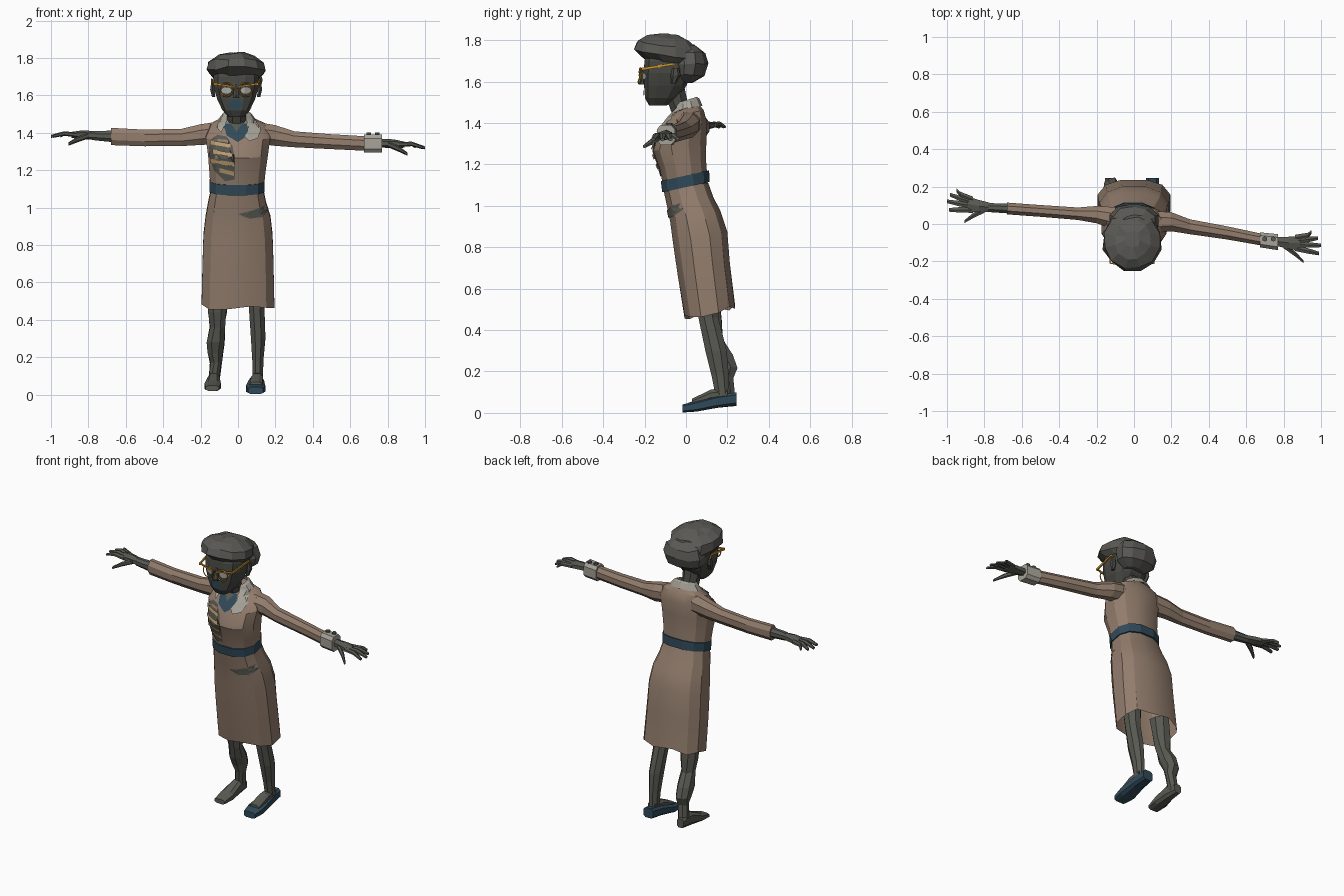
import bpy, bmesh, math, random
from mathutils import Vector
from mathutils.bvhtree import BVHTree

random.seed(4)
if "Cube" in bpy.data.objects:
    bpy.data.objects.remove(bpy.data.objects["Cube"])


def material(name, r, g, b):
    mat = bpy.data.materials.new(name)
    mat.use_nodes = True
    mat.diffuse_color = (r, g, b, 1)
    shader = next(n for n in mat.node_tree.nodes if n.type == 'BSDF_PRINCIPLED')
    shader.inputs["Base Color"].default_value = (r, g, b, 1)
    shader.inputs["Roughness"].default_value = 0.9
    return mat


SKIN = material("grey_skin", .1, .1, .086)
FACE = material("dark_face_skin", .066, .066, .058)
HAIR = material("grey_hair", .1, .098, .088)
DRESS = material("brown_cloth", .29, .205, .152)
TEAL = material("teal_cloth", .03, .068, .1)
CREAM = material("cream_trim", .38, .36, .31)
GOLD = material("gold_frame", .6, .3, .03)
BONE = material("tan_bone", .5, .34, .17)
EYE = material("pale_eye", .42, .42, .4)


def finish(name, bm, mat):
    mesh = bpy.data.meshes.new(name)
    bm.normal_update()
    bm.to_mesh(mesh)
    bm.free()
    mesh.materials.append(mat)
    obj = bpy.data.objects.new(name, mesh)
    bpy.context.collection.objects.link(obj)
    return obj


def loft(name, stations, mat, axis='z', sides=8, power=1.0, tilt=0.0, caps=True, jag=0.0, lump=0.0):
    """Skin rings of (x, y, z, radius a, radius b) stacked along an axis."""
    bm = bmesh.new()
    rings = []
    for i, (x, y, z, ra, rb) in enumerate(stations):
        ring = []
        for k in range(sides):
            t = math.tau * (k + 0.5) / sides
            c, s = math.cos(t), math.sin(t)
            a = ra * math.copysign(abs(c) ** power, c)
            b = rb * math.copysign(abs(s) ** power, s)
            offset = {'z': (a, b, tilt * b), 'x': (0, a, b), 'y': (a, 0, b)}[axis]
            co = Vector((x, y, z)) + Vector(offset)
            co += Vector([random.uniform(-lump, lump) for _ in range(3)])
            if i == 0:
                co.z += random.uniform(-jag, jag)
            ring.append(bm.verts.new(co))
        rings.append(ring)
    for low, high in zip(rings, rings[1:]):
        for k in range(sides):
            n = (k + 1) % sides
            bm.faces.new((low[k], low[n], high[n], high[k]))
    if caps:
        bm.faces.new(rings[0])
        bm.faces.new(rings[-1])
    bmesh.ops.recalc_face_normals(bm, faces=bm.faces)
    return finish(name, bm, mat)


def decal(name, outline, target, mat, lift=.005):
    """Drape a flat x-z outline over the front of a target part."""
    mesh = target.data
    tree = BVHTree.FromPolygons([v.co for v in mesh.vertices], [p.vertices for p in mesh.polygons])
    bm = bmesh.new()
    bm.faces.new([bm.verts.new((x, -1, z)) for x, z in outline])
    bmesh.ops.triangulate(bm, faces=bm.faces)
    bmesh.ops.subdivide_edges(bm, edges=bm.edges, cuts=3, use_grid_fill=True)
    missed = []
    for v in bm.verts:
        hit = tree.ray_cast(v.co, Vector((0, 1, 0)))[0]
        if hit is None:
            missed.append(v)
        else:
            v.co.y = hit.y - lift
    bmesh.ops.delete(bm, geom=missed, context='VERTS')
    for f in bm.faces:
        f.normal_update()
        if f.normal.y > 0:
            f.normal_flip()
    return finish(name, bm, mat)


def oval(x, z, rx, rz, n=10):
    return [(x + rx * math.cos(math.tau * k / n), z + rz * math.sin(math.tau * k / n)) for k in range(n)]


def smooth(obj, degrees):
    bpy.ops.object.select_all(action='DESELECT')
    obj.select_set(True)
    bpy.context.view_layer.objects.active = obj
    bpy.ops.object.shade_smooth_by_angle(angle=math.radians(degrees))


# Dress: skirt, bodice and belt follow the forward lean
skirt = loft("skirt", [(0, .115, .485, .2, .125), (0, .085, .7, .195, .13), (0, .068, .85, .19, .135),
                       (0, .045, .95, .178, .125), (-.005, .02, 1.02, .16, .115), (-.005, 0, 1.09, .145, .11)],
             DRESS, sides=12, power=.8, tilt=.2, caps=False, jag=.015)
bodice = loft("bodice", [(-.005, 0, 1.09, .145, .108), (-.003, -.015, 1.2, .155, .115),
                         (0, -.03, 1.29, .165, .132), (0, -.015, 1.38, .178, .12),
                         (0, .003, 1.445, .15, .085), (-.005, .01, 1.485, .07, .05)],
              DRESS, sides=12, power=.85, tilt=.2)
smooth(skirt, 25)
smooth(bodice, 25)
loft("belt", [(-.005, 0, 1.09, .152, .118), (-.005, -.005, 1.145, .152, .12)],
     TEAL, sides=12, power=.85, tilt=.22)

# Blouse, collar, torn chest with ribs, and hip tear
decal("blouse_front", [(-.08, 1.45), (.065, 1.45), (.045, 1.38), (0, 1.35), (-.06, 1.385)], bodice, TEAL)
decal("neck_opening", [(-.045, 1.46), (.03, 1.46), (-.008, 1.405)], bodice, SKIN, .009)
decal("left_lapel", [(.045, 1.475), (.09, 1.475), (.125, 1.42), (.105, 1.37), (.06, 1.355), (.035, 1.38), (.062, 1.42)],
      bodice, CREAM, .012)
decal("right_lapel", [(-.055, 1.475), (-.1, 1.475), (-.115, 1.43), (-.09, 1.4), (-.075, 1.43)], bodice, CREAM, .012)
loft("collar_band", [(-.005, .008, 1.462, .108, .072), (-.005, .004, 1.5, .078, .06), (-.005, 0, 1.51, .062, .052)],
     CREAM, sides=10, tilt=.3, caps=False)
decal("chest_tear", [(-.15, 1.36), (-.11, 1.39), (-.06, 1.38), (-.03, 1.33), (-.015, 1.25), (-.02, 1.15),
                     (-.07, 1.14), (-.13, 1.2), (-.155, 1.28)], bodice, SKIN)
for i, (inner, outer) in enumerate([(-.04, -.15), (-.03, -.135), (-.02, -.15), (-.02, -.1)]):
    z = 1.335 - .05 * i
    decal(f"rib_{i + 1}", [(outer, z + .026), (inner, z + .006), (inner, z - .016), (outer, z + .004)],
          bodice, BONE, .013)
decal("hip_tear", [(0, .965), (.08, .985), (.165, 1.02), (.168, .99), (.13, .95), (.06, .94)], skirt, SKIN)

# Sleeves, cuff and bare forearm
loft("left_sleeve", [(.1, .01, 1.4, .065, .062), (.2, .012, 1.385, .055, .06), (.3, -.015, 1.365, .043, .046),
                     (.5, -.048, 1.352, .038, .043), (.69, -.085, 1.342, .034, .042)], DRESS, 'x')
loft("right_sleeve", [(-.1, .03, 1.4, .065, .065), (-.2, .05, 1.39, .05, .06), (-.3, .055, 1.375, .036, .05),
                      (-.5, .07, 1.372, .034, .048), (-.68, .083, 1.38, .034, .05)], DRESS, 'x')
loft("left_cuff", [(.675, -.085, 1.342, .042, .05), (.77, -.097, 1.342, .045, .05)], CREAM, 'x', power=.6)
for x in (.7, .745):
    loft("cuff_button", [(x, -.08, 1.385, .014, .014), (x, -.08, 1.4, .014, .014)], SKIN, sides=6)
loft("right_forearm", [(-.66, .082, 1.38, .028, .034), (-.78, .088, 1.385, .026, .026)], SKIN, 'x')


# Hands: palm, fanned fingers and a dropped thumb
def hand(name, side, wrist, yaw, drop):
    def place(out, back, up):
        return wrist + Vector((side * out, back + yaw * out, up + drop * out))

    def tube(part, points):
        loft(f"{name}_{part}", [(*place(*p[:3]), *p[3:]) for p in points], SKIN, 'x', 6)

    tube("palm", [(-.02, 0, 0, .025, .022), (.06, .003, .005, .038, .024), (.12, .01, .006, .046, .016)])
    for part, start, end, tip in (("little_finger", .035, .08, .18), ("ring_finger", .02, .052, .215),
                                  ("middle_finger", .0, .015, .23), ("index_finger", -.02, -.03, .22)):
        middle = (start + end) / 2
        tube(part, [(.09, start, .005, .018, .013), (.16, middle, .014, .017, .012), (tip, end, 0, .011, .008)])
    tube("thumb", [(.03, -.015, 0, .018, .016), (.09, -.05, -.02, .016, .015), (.135, -.085, -.042, .009, .009)])


hand("left_hand", 1, Vector((.77, -.095, 1.342)), -.15, -.1)
hand("right_hand", -1, Vector((-.77, .088, 1.385)), .08, -.02)

# Legs and feet
loft("left_leg", [(.1, .1, .58, .055, .06), (.1, .108, .46, .045, .052), (.108, .145, .3, .042, .056),
                  (.106, .165, .18, .032, .045), (.106, .178, .07, .03, .035)], SKIN)
loft("right_leg", [(-.11, .1, .58, .055, .06), (-.11, .12, .44, .052, .055), (-.11, .135, .36, .042, .045),
                   (-.118, .17, .28, .05, .06), (-.12, .195, .22, .046, .055), (-.118, .195, .17, .032, .035),
                   (-.13, .205, .06, .03, .033)], SKIN, lump=.004)
loft("left_shoe", [(.098, .245, .068, .036, .033), (.098, .15, .055, .044, .032), (.094, .05, .032, .054, .027),
                   (.094, -.018, .021, .042, .02)], TEAL, 'y', power=.55)
loft("left_instep", [(.105, .2, .09, .03, .035), (.102, .12, .085, .034, .03), (.096, .03, .05, .036, .02)],
     SKIN, 'y')
loft("right_foot", [(-.13, .245, .062, .026, .03), (-.13, .17, .07, .034, .046), (-.135, .08, .046, .046, .028),
                    (-.138, .01, .034, .038, .015)], SKIN, 'y', power=.7)

# Neck and head
loft("neck", [(-.006, -.005, 1.42, .058, .058), (-.008, -.04, 1.5, .054, .052), (-.01, -.06, 1.58, .06, .055)], FACE)
head = loft("head", [(-.01, -.135, 1.485, .042, .045), (-.01, -.12, 1.52, .075, .08), (-.01, -.1, 1.58, .104, .105),
                     (-.01, -.09, 1.64, .122, .118), (-.01, -.085, 1.7, .125, .118), (-.01, -.08, 1.77, .1, .1)],
            FACE, sides=12, power=.7)
loft("nose", [(-.01, -.212, 1.585, .02, .018), (-.01, -.216, 1.6, .018, .018), (-.01, -.203, 1.66, .009, .008)],
     FACE, sides=6)
decal("mouth", oval(-.014, 1.55, .038, .03), head, TEAL)
for side, label in ((1, "left"), (-1, "right")):
    x = -.01 + side * .052
    decal(label + "_eye", oval(x, 1.626, .028, .017), head, EYE)
    loft(label + "_ear", [(-.01 + side * .12, -.06, 1.59, .01, .012), (-.01 + side * .127, -.05, 1.63, .014, .024),
                          (-.01 + side * .125, -.05, 1.665, .01, .016)], FACE, sides=6)
    # Spectacle rim, brow bar and temple
    bpy.ops.mesh.primitive_torus_add(major_segments=12, minor_segments=4, major_radius=.036, minor_radius=.004,
                                     location=(x, -.22, 1.63), rotation=(math.pi / 2, 0, side * .12))
    rim = bpy.context.object
    rim.name = label + "_spectacle_rim"
    rim.data.materials.append(GOLD)
    loft(label + "_brow_bar", [(-.01 + side * .01, -.225, 1.645, .005, .006),
                               (-.01 + side * .115, -.21, 1.662, .005, .007)], GOLD, 'x', 4)
    loft(label + "_temple", [(-.01 + side * .115, -.215, 1.66, .006, .009),
                             (-.01 + side * .13, -.06, 1.685, .005, .008),
                             (-.01 + side * .13, -.035, 1.645, .005, .006)], GOLD, 'y', 4)

# Hair: swept cap over a low rounded back roll
loft("hair_cap", [(-.01, -.07, 1.69, .125, .13), (-.01, -.088, 1.728, .158, .165), (-.01, -.09, 1.775, .15, .15),
                  (-.01, -.085, 1.812, .1, .105), (-.01, -.08, 1.824, .04, .045)],
     HAIR, sides=12, tilt=-.13, lump=.007)
loft("hair_back", [(0, .0, 1.595, .07, .045), (.002, .01, 1.63, .125, .08), (.002, .018, 1.685, .138, .095),
                   (0, .012, 1.74, .12, .085), (0, 0, 1.775, .07, .05)], HAIR, sides=10, lump=.005)
